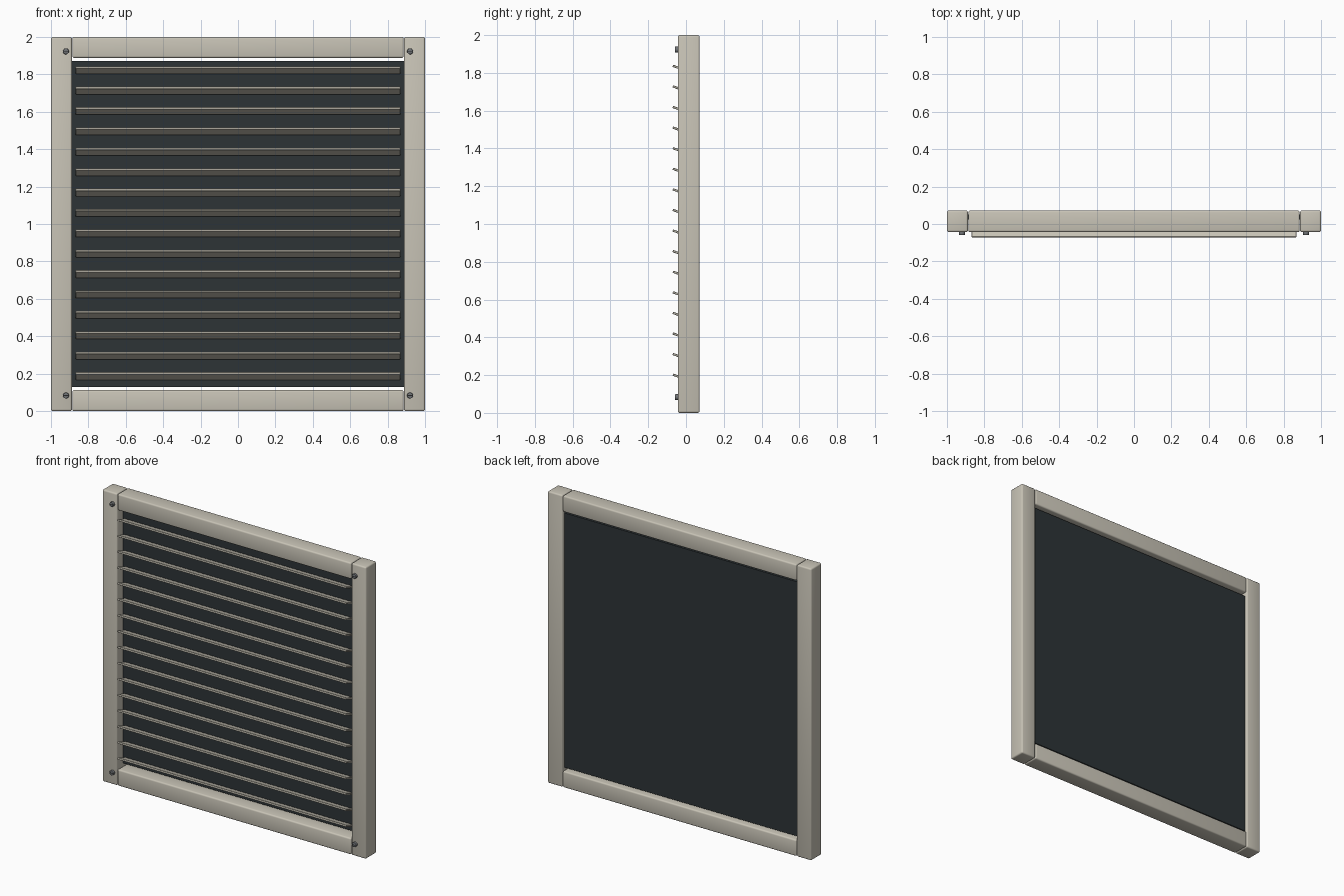
import bpy, math

if "Cube" in bpy.data.objects:
    bpy.data.objects.remove(bpy.data.objects["Cube"])


def material(name, rgb):
    m = bpy.data.materials.new(name)
    m.diffuse_color = (*rgb, 1)
    m.use_nodes = True
    m.node_tree.nodes["Principled BSDF"].inputs["Base Color"].default_value = m.diffuse_color
    return m


CREAM = material("cream_paint", (0.58, 0.55, 0.47))
DARK = material("dark_mesh", (0.026, 0.034, 0.037))
STEEL = material("steel", (0.16, 0.17, 0.18))
BLACK = material("slot_black", (0.02, 0.02, 0.02))


def finish(ob, name, mat, bevel, segments):
    ob.name = name
    ob.data.materials.append(mat)
    if bevel:
        mod = ob.modifiers.new("soft_edges", "BEVEL")
        mod.width = bevel
        mod.segments = segments
        mod.limit_method = "ANGLE"
        bpy.ops.object.modifier_apply(modifier=mod.name)
        bpy.ops.object.shade_smooth_by_angle(angle=math.radians(35))
    return ob


def box(name, mat, centre, size, bevel=0, segments=2, tilt=0):
    bpy.ops.mesh.primitive_cube_add(size=1, location=centre)
    ob = bpy.context.object
    ob.scale = size
    bpy.ops.object.transform_apply(location=False, rotation=False, scale=True)
    ob.rotation_euler.x = tilt
    return finish(ob, name, mat, bevel, segments)


FRAME_Y, FRAME_D, FRAME_W = 0.0145, 0.115, 0.112

# Outer frame: two full-height stiles with rails between them
for side, s in (("left", -1), ("right", 1)):
    box(f"{side}_stile", CREAM, (s * (1 - FRAME_W / 2), FRAME_Y, 1),
        (FRAME_W, FRAME_D, 2), 0.01, 3)
for name, z in (("bottom_rail", FRAME_W / 2), ("top_rail", 2 - FRAME_W / 2)):
    box(name, CREAM, (0, FRAME_Y, z), (1.772, FRAME_D, FRAME_W), 0.01, 3)

# Dark backing panel, set in slightly from the back
box("backing_panel", DARK, (0, 0.0375, 1), (1.78, 0.025, 1.744))

# Tilted louvre slats, front edge raised
for i in range(16):
    box(f"slat_{i + 1}", CREAM, (0, -0.0275, 0.1875 + 0.109 * i),
        (1.736, 0.09, 0.012), 0.002, 1, math.radians(-20))

# Slotted corner screws
for x in (-0.92, 0.92):
    for z in (0.083, 1.923):
        tag = ("left" if x < 0 else "right") + ("_bottom" if z < 1 else "_top")
        bpy.ops.mesh.primitive_cylinder_add(
            vertices=24, radius=0.016, depth=0.02,
            location=(x, -0.049, z), rotation=(math.pi / 2, 0, 0))
        finish(bpy.context.object, f"screw_{tag}", STEEL, 0.003, 2)
        box(f"screw_slot_{tag}", BLACK, (x, -0.0585, z), (0.024, 0.002, 0.004))
